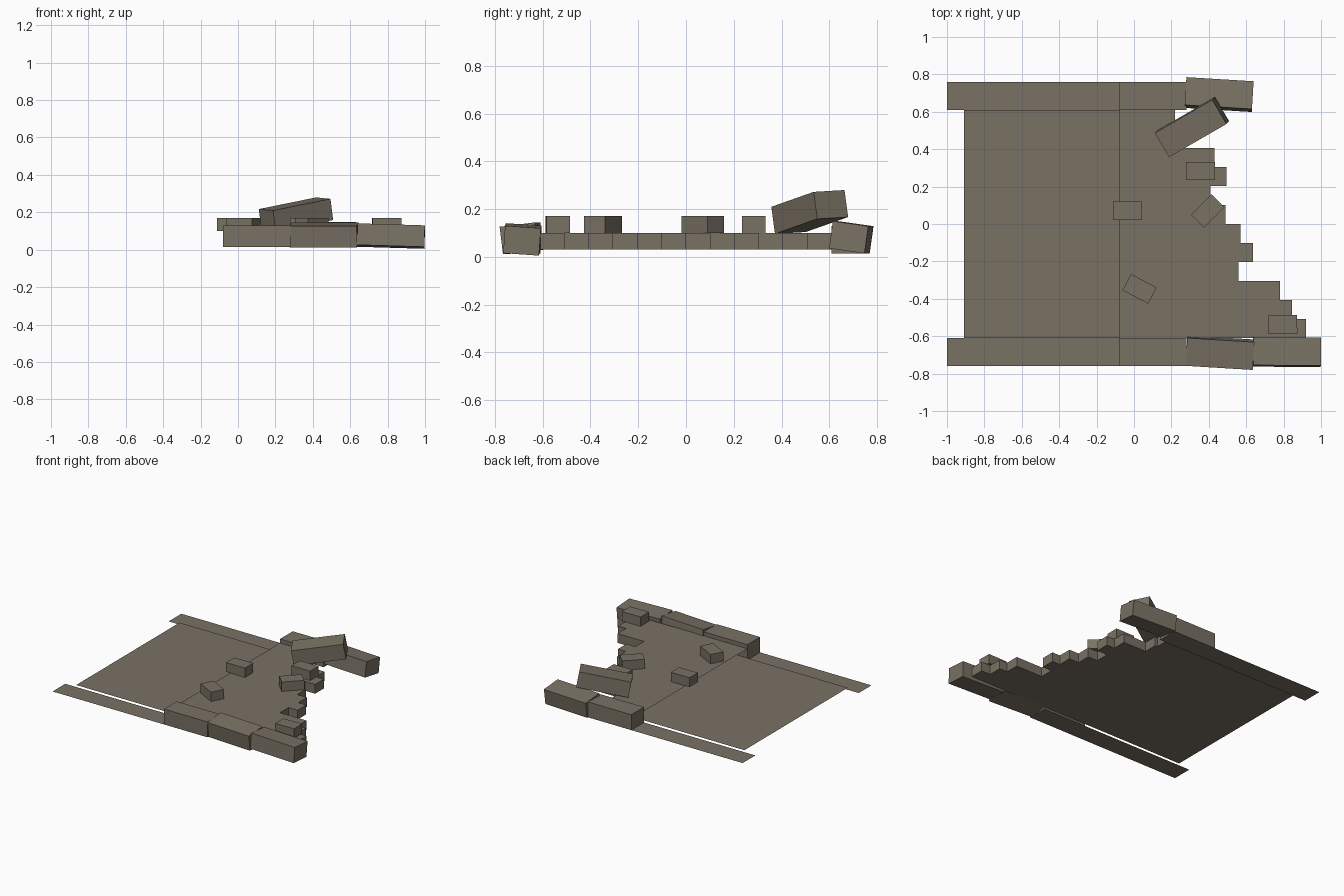
import bpy, bmesh, math
from mathutils import Matrix, Euler, Vector

if "Cube" in bpy.data.objects:
    bpy.data.objects.remove(bpy.data.objects["Cube"])

stone = bpy.data.materials.new("grey_brown_stone")
stone.diffuse_color = (0.19, 0.165, 0.127, 1)
stone.use_nodes = True
stone.node_tree.nodes["Principled BSDF"].inputs["Base Color"].default_value = stone.diffuse_color


def finish(name, bm):
    me = bpy.data.meshes.new(name)
    bm.to_mesh(me)
    bm.free()
    me.materials.append(stone)
    ob = bpy.data.objects.new(name, me)
    bpy.context.collection.objects.link(ob)
    return ob


def block(name, centre, size, rot=(0, 0, 0)):
    bm = bmesh.new()
    bmesh.ops.create_cube(bm, size=1)
    bm.transform(Matrix.Diagonal((*size, 1)))
    ob = finish(name, bm)
    ob.location = centre
    ob.rotation_euler = Euler([math.radians(a) for a in rot])
    return ob


def sheet(name, x0, x1, y0, y1, z):
    bm = bmesh.new()
    bm.faces.new([bm.verts.new(p) for p in
                  ((x0, y0, z), (x1, y0, z), (x1, y1, z), (x0, y1, z))])
    finish(name, bm)


CUT = -0.08     # where the flat sheets meet the broken end
EDGE = 0.61     # half width of the paving

# Flat sheets on the left
sheet("floor_sheet", -0.91, CUT, -EDGE, EDGE, 0.03)
for side, s in (("front", -1), ("back", 1)):
    y0, y1 = sorted((s * EDGE, s * 0.76))
    sheet(side + "_kerb_sheet", -1, CUT, y0, y1, 0.015)

# Broken paving: one ragged outline, extruded, open on its left side
ends = [0.92, 0.845, 0.78, 0.56, 0.635, 0.57, 0.49, 0.41, 0.495, 0.43, 0.24, 0.22]
step = 2 * EDGE / len(ends)
outline = [(CUT, -EDGE)]
for i, x in enumerate(ends):
    outline += [(x, -EDGE + i * step), (x, -EDGE + (i + 1) * step)]
outline.append((CUT, EDGE))
bm = bmesh.new()
base = bm.faces.new([bm.verts.new((x, y, 0.03)) for x, y in outline])
new = bmesh.ops.extrude_face_region(bm, geom=[base], use_keep_orig=True)["geom"]
bmesh.ops.translate(bm, vec=(0, 0, 0.07),
                    verts=[g for g in new if isinstance(g, bmesh.types.BMVert)])
bmesh.ops.recalc_face_normals(bm, faces=bm.faces)
open_side = [f for f in bm.faces if all(abs(v.co.x - CUT) < 1e-4 for v in f.verts)]
bmesh.ops.delete(bm, geom=open_side, context='FACES')
finish("broken_paving", bm)

# Kerb blocks, some knocked askew
K = (0.36, 0.15, 0.115)
block("front_kerb_1", (0.10, -0.685, 0.0725), K)
block("front_kerb_2", (0.46, -0.688, 0.078), K, (7, 0, -3.5))
block("front_kerb_3", (0.818, -0.685, 0.073), K, (-4, 1.7, -0.5))
block("back_kerb_1", (0.10, 0.685, 0.0725), K)
block("back_kerb_2", (0.455, 0.692, 0.082), K, (-8, 0, -3.5))
block("fallen_kerb", (0.31, 0.518, 0.188), K, (3, -10, 30))

# Loose paving stones
loose = [(-0.035, 0.07, 0), (0.03, -0.347, -28), (0.355, 0.283, 0),
         (0.395, 0.07, 45), (0.795, -0.537, 1)]
for i, (x, y, a) in enumerate(loose):
    block(f"loose_stone_{i + 1}", (x, y, 0.135), (0.155, 0.098, 0.07), (0, 0, a))
